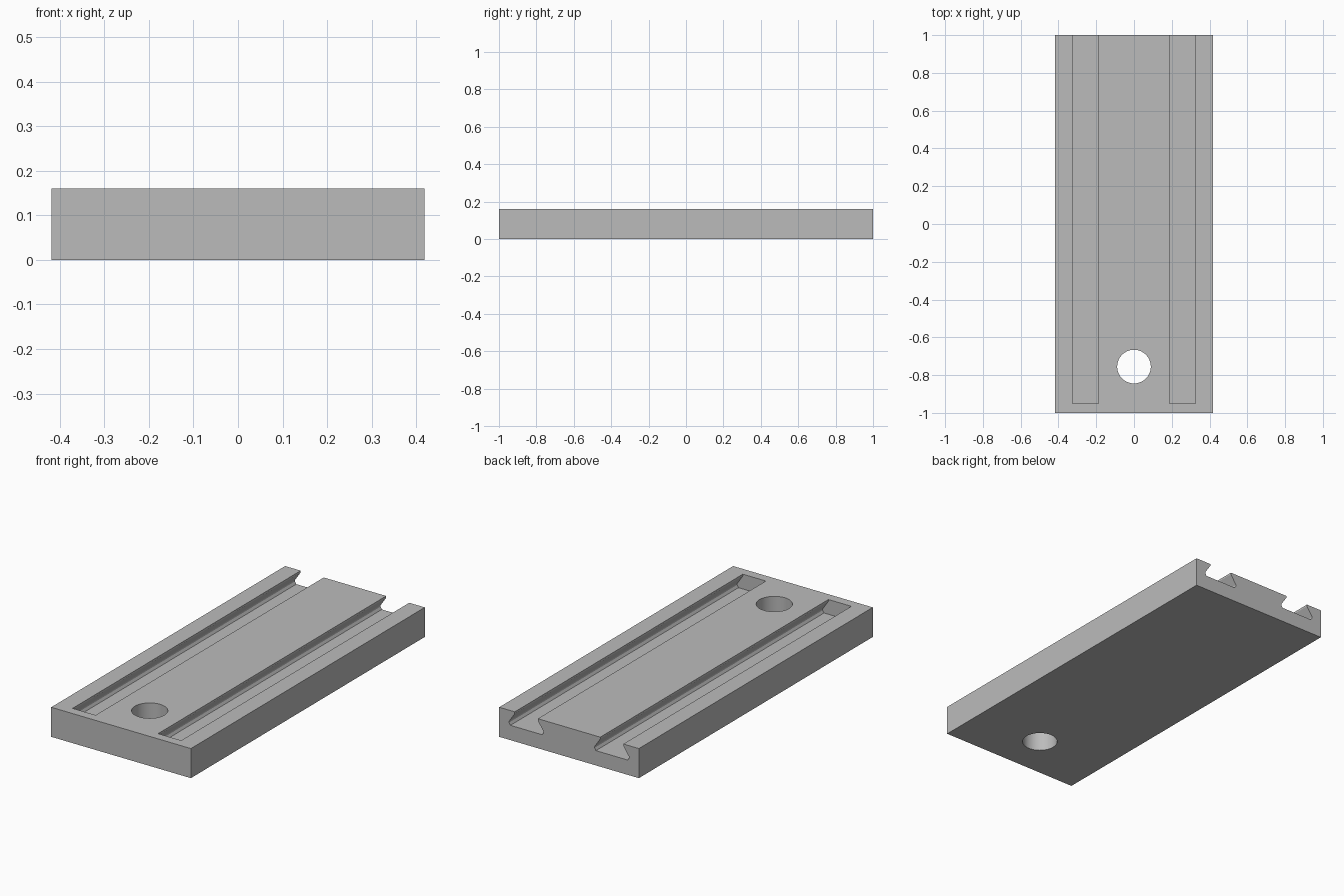
import bpy, bmesh, math

if "Cube" in bpy.data.objects:
    bpy.data.objects.remove(bpy.data.objects["Cube"])

W, L, H = 0.418, 1.0, 0.16        # half width, half length, height
GROOVE_X, END_Y = 0.256, -0.95    # groove centre line and closed end

grey = bpy.data.materials.new("grey")
grey.diffuse_color = (0.5, 0.5, 0.5, 1)
grey.use_nodes = True
grey.node_tree.nodes["Principled BSDF"].inputs["Base Color"].default_value = grey.diffuse_color


def prism(name, points, depth, place):
    """Extrude a closed 2D profile; place maps (u, v, w) to x, y, z."""
    bm = bmesh.new()
    ends = [[bm.verts.new(place(u, v, w)) for u, v in points] for w in depth]
    n = len(points)
    bm.faces.new(ends[0])
    bm.faces.new(ends[1])
    for i in range(n):
        j = (i + 1) % n
        bm.faces.new((ends[0][i], ends[0][j], ends[1][j], ends[1][i]))
    bmesh.ops.recalc_face_normals(bm, faces=bm.faces)
    mesh = bpy.data.meshes.new(name)
    bm.to_mesh(mesh)
    bm.free()
    mesh.materials.append(grey)
    ob = bpy.data.objects.new(name, mesh)
    bpy.context.collection.objects.link(ob)
    return ob


# Mounting plate
plate = prism("plate", [(-W, -L), (W, -L), (W, L), (-W, L)], (0, H),
              lambda u, v, w: (u, v, w))

# Undercut groove section: straight lip, sloped flank, chamfered floor
half = [(0.069, H + 0.05), (0.069, 0.15), (0.103, 0.1), (0.103, 0.093), (0.095, 0.08)]
section = half + [(-u, v) for u, v in reversed(half)]
cutters = [prism("groove_cutter", section, (END_Y, L + 0.1),
                 lambda u, v, w, s=s: (s * GROOVE_X + u, w, v)) for s in (-1, 1)]

# Round through hole
ring = [(0.089 * math.cos(math.tau * i / 64), -0.755 + 0.089 * math.sin(math.tau * i / 64))
        for i in range(64)]
cutters.append(prism("hole_cutter", ring, (-0.1, H + 0.1), lambda u, v, w: (u, v, w)))

# Cut the plate, then discard the cutters
bpy.context.view_layer.objects.active = plate
plate.select_set(True)
for c in cutters:
    mod = plate.modifiers.new("cut", 'BOOLEAN')
    mod.operation, mod.solver, mod.object = 'DIFFERENCE', 'EXACT', c
    bpy.ops.object.modifier_apply(modifier=mod.name)
    bpy.data.objects.remove(c)

# Smooth hole wall, crisp edges elsewhere
bpy.ops.object.shade_smooth_by_angle(angle=math.radians(20))
